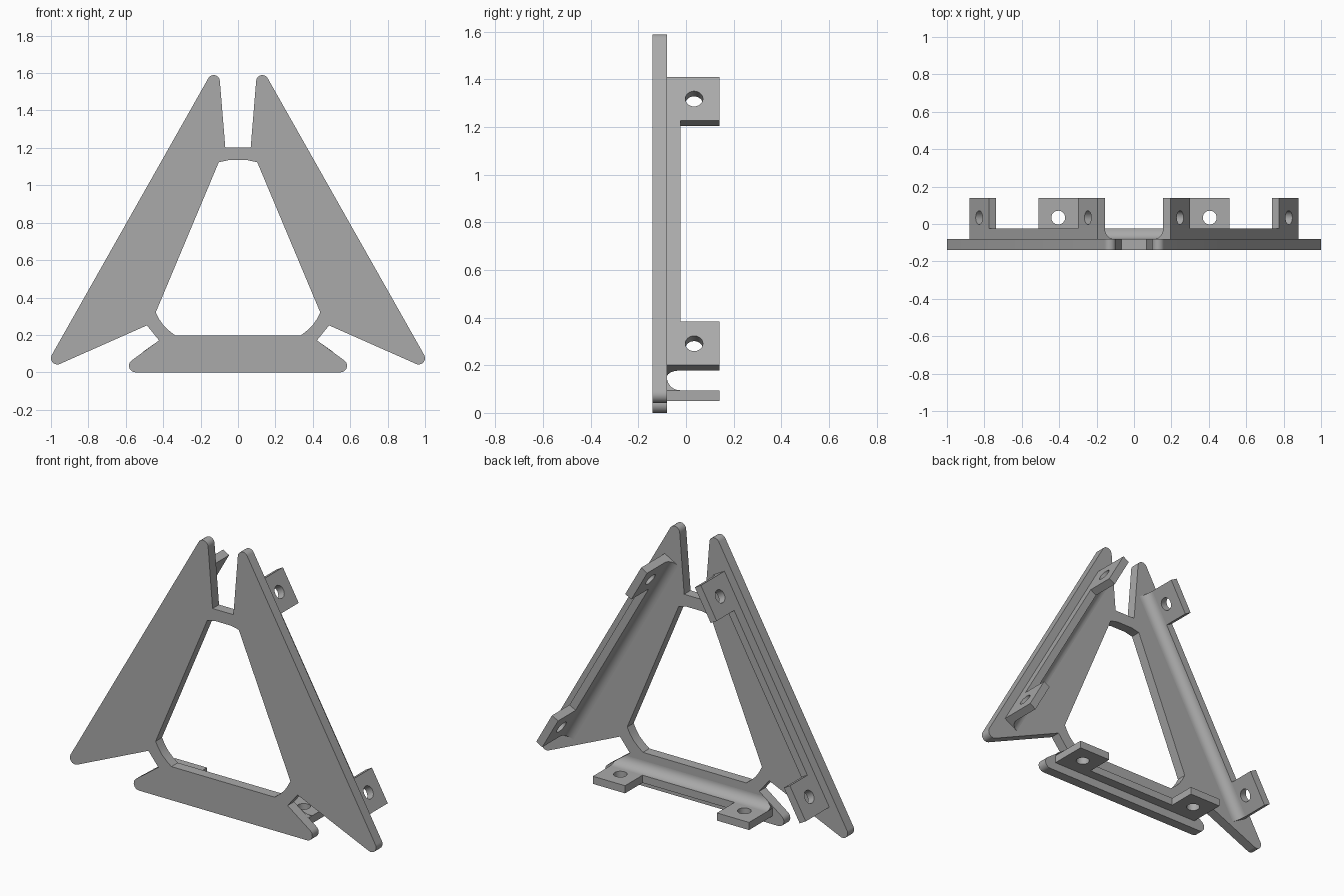
import bpy, bmesh, math
from mathutils import Matrix, Vector

cube = bpy.data.objects.get("Cube")
if cube:
    bpy.data.objects.remove(cube, do_unlink=True)

grey = bpy.data.materials.new("plain grey")
grey.use_nodes = True
colour = (0.4, 0.4, 0.4, 1)
grey.diffuse_color = colour
grey.node_tree.nodes["Principled BSDF"].inputs["Base Color"].default_value = colour

BACK = -0.08      # rear face of the plate
RIB = -0.023      # top of the low rib
WALL = 0.045      # flange thickness
FILLET = 0.055


def arc(cx, cy, r, start, end, steps=10):
    angles = [math.radians(start + (end - start) * i / steps) for i in range(steps + 1)]
    return [(cx + r * math.cos(a), cy + r * math.sin(a)) for a in angles]


def prism(bm, loops, depth):
    """Fill outlines (later loops are holes) in local xy and extrude along z."""
    edges = []
    for loop in loops:
        verts = [bm.verts.new((x, y, 0)) for x, y in loop]
        edges += [bm.edges.new((v, verts[i - 1])) for i, v in enumerate(verts)]
    fill = bmesh.ops.triangle_fill(bm, edges=edges, use_beauty=True)
    faces = [g for g in fill["geom"] if isinstance(g, bmesh.types.BMFace)]
    out = bmesh.ops.extrude_face_region(bm, geom=faces, use_keep_orig=True)
    top = [g for g in out["geom"] if isinstance(g, bmesh.types.BMVert)]
    bmesh.ops.translate(bm, verts=top, vec=(0, 0, depth))


def finish(name, bm, matrix):
    bmesh.ops.recalc_face_normals(bm, faces=bm.faces)
    bm.transform(matrix)
    bmesh.ops.recalc_face_normals(bm, faces=bm.faces)
    mesh = bpy.data.meshes.new(name)
    bm.to_mesh(mesh)
    bm.free()
    mesh.materials.append(grey)
    obj = bpy.data.objects.new(name, mesh)
    bpy.context.collection.objects.link(obj)
    bpy.ops.object.select_all(action='DESELECT')
    obj.select_set(True)
    bpy.context.view_layer.objects.active = obj
    bpy.ops.object.shade_smooth_by_angle(angle=math.radians(35))


def mirrored(half):
    return half + [(-x, z) for x, z in reversed(half)]


# Plate: three joined arms around an open middle
outer = mirrored(
    arc(0.548, 0.035, 0.035, -90, 54)
    + [(0.422, 0.171), (0.487, 0.251)]
    + arc(0.966, 0.076, 0.034, -114, 30)
    + arc(0.13, 1.556, 0.033, 30, 175)
    + [(0.068, 1.203)])
inner = mirrored([(0.337, 0.198), (0.37, 0.224), (0.4, 0.253), (0.422, 0.285),
                  (0.44, 0.32), (0.103, 1.123), (0.052, 1.134)])
bm = bmesh.new()
prism(bm, [outer, inner], 0.06)
stand_up = Matrix(((1, 0, 0, 0), (0, 0, -1, BACK), (0, 1, 0, 0), (0, 0, 0, 1)))
finish("triangular_plate", bm, stand_up)


def flange(name, start, end, trim=None):
    """Rib with a drilled tab at each end, and a fillet on the inner side."""
    a, b = Vector(start), Vector(end)
    d = (b - a).normalized()
    length = (b - a).length
    tab, top = 0.21, 0.14
    bm = bmesh.new()
    outline = [(0, BACK), (length, BACK), (length, top), (length - tab, top),
               (length - tab, RIB), (tab, RIB), (tab, top), (0, top)]
    holes = [arc(u, 0.034, 0.037, 0, 345, 23) for u in (tab / 2, length - tab / 2)]
    prism(bm, [outline] + holes, WALL)

    # Concave fillet swept along the flange, ends trimmed to the plate edge
    curve = arc(WALL + FILLET, BACK + FILLET, FILLET, 180, 270)
    profile = [(WALL, BACK)] + curve
    ends = []
    for side in (0, 1):
        ring = []
        for w, y in profile:
            cut = trim(w) if trim else 0
            ring.append(bm.verts.new((length - cut if side else cut, y, w)))
        bm.faces.new(ring)
        ends.append(ring)
    for i in range(len(profile)):
        bm.faces.new((ends[0][i - 1], ends[0][i], ends[1][i], ends[1][i - 1]))

    place = Matrix(((d.x, 0, -d.y, a.x), (0, 1, 0, 0),
                    (d.y, 0, d.x, a.y), (0, 0, 0, 1)))
    finish(name, bm, place)


flange("bottom_flange", (-0.51, 0.05), (0.51, 0.05),
       lambda w: max(0, 0.088 - 1.4 * (0.121 - w)))
flange("left_flange", (0.88, 0.2), (0.195, 1.41))
flange("right_flange", (-0.195, 1.41), (-0.88, 0.2))
